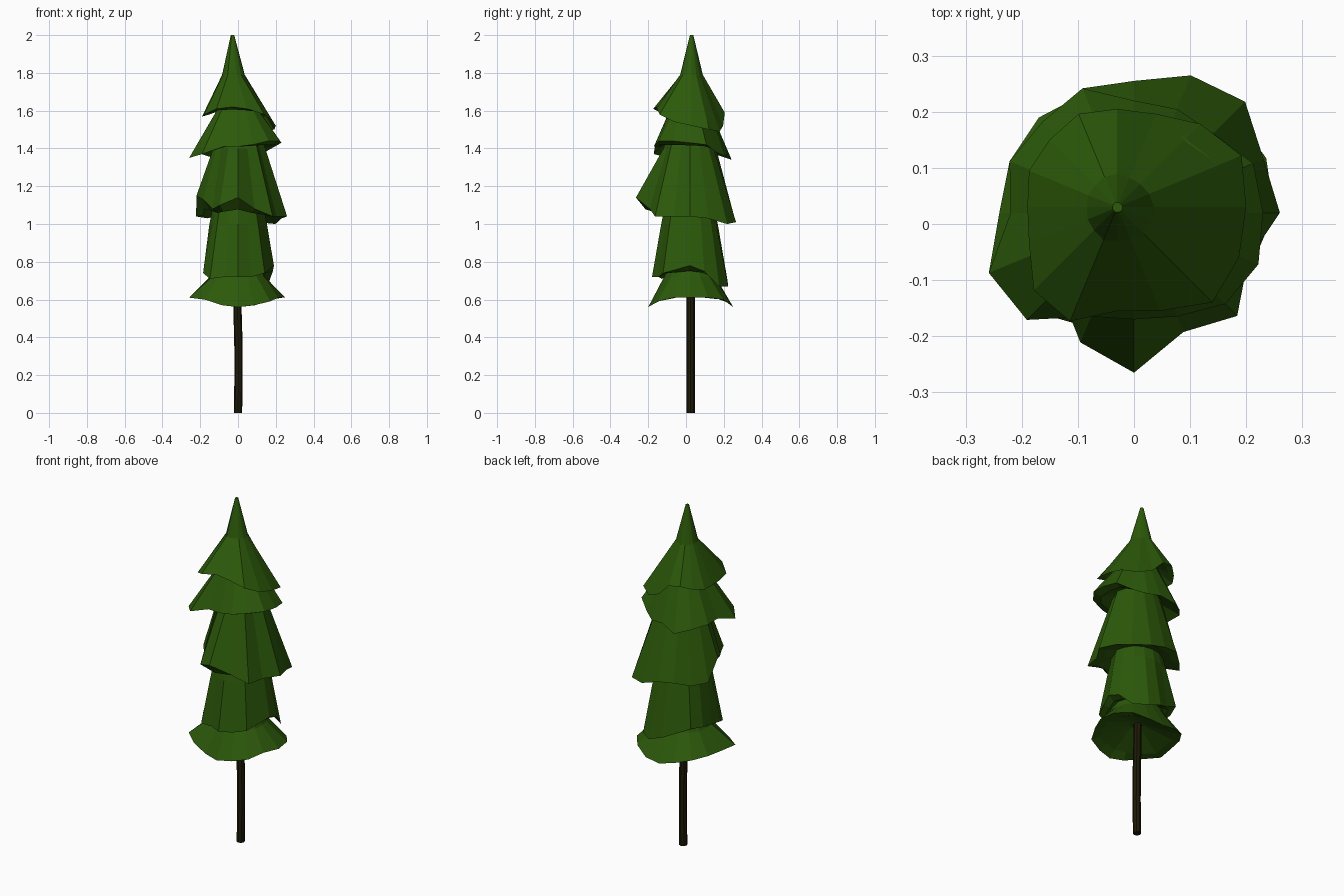
import bpy, bmesh, math, random
from mathutils import Vector

random.seed(4)

cube = bpy.data.objects.get("Cube")
if cube:
    bpy.data.objects.remove(cube, do_unlink=True)


def make_material(name, color):
    mat = bpy.data.materials.new(name)
    mat.use_nodes = True
    mat.diffuse_color = color
    bsdf = mat.node_tree.nodes["Principled BSDF"]
    bsdf.inputs["Base Color"].default_value = color
    bsdf.inputs["Roughness"].default_value = 0.9
    return mat


needle_green = make_material("needle_green", (0.025, 0.1, 0.003, 1))
bark_brown = make_material("bark_brown", (0.013, 0.01, 0.002, 1))


def loft(name, rings, mat):
    """Join rings of points into a closed, flat shaded skin."""
    bm = bmesh.new()
    loops = [[bm.verts.new(p) for p in points] for points in rings]
    count = len(loops[0])
    for a, b in zip(loops, loops[1:]):
        for i in range(count):
            j = (i + 1) % count
            bm.faces.new((a[i], a[j], b[j], b[i]))
    bm.faces.new(loops[0])
    bm.faces.new(loops[-1])
    bmesh.ops.recalc_face_normals(bm, faces=bm.faces)
    mesh = bpy.data.meshes.new(name)
    bm.to_mesh(mesh)
    bm.free()
    mesh.materials.append(mat)
    obj = bpy.data.objects.new(name, mesh)
    bpy.context.collection.objects.link(obj)
    return obj


def ring(center, radii, heights):
    """Points around a vertical axis, counter-clockwise from +x."""
    points = []
    for i, (radius, height) in enumerate(zip(radii, heights)):
        a = math.tau * i / len(radii)
        points.append(Vector((center[0] + radius * math.cos(a),
                              center[1] + radius * math.sin(a), height)))
    return points


def tier(name, center, upper, base, hem_r, hem_rise, lip):
    """Pleated skirt: upper rings, wavy hem, folded lip, hollow underside.

    Hem radii and rises above the base are given in hundredths."""
    radii = [r / 100 for r in hem_r]
    heights = [base + h / 100 for h in hem_rise]
    count = len(radii)
    mean = sum(radii) / count
    pleat = [1 + 0.35 * (r / mean - 1) + random.uniform(-0.05, 0.05) for r in radii]
    rings = [ring(center, [r * p for p in pleat], [z] * count) for r, z in upper]
    rings.append(ring(center, radii, heights))
    rings.append(ring(center, [r * 0.82 for r in radii],
                      [lip * 0.7 + z * 0.3 for z in heights]))
    rings.append(ring(center, [0.04] * count, [lip + 0.06] * count))
    return loft(name, rings, needle_green)


# Branch tiers from the ground up
tier("bottom_branches", (0, 0.02), [(0.09, 0.84), (0.145, 0.72)], 0.56,
     (25, 25.5, 25, 24, 23, 23, 24, 24, 24, 28, 25, 22, 22, 22, 24, 23),
     (5, 5, 4, 1, 0, 2, 4, 5, 5, 5, 4, 1, 0, 1, 3, 5), 0.61)
tier("lower_branches", (0, 0.02), [(0.11, 1.2), (0.15, 1.0)], 0.66,
     (19, 20, 22, 22, 20, 18, 21, 19, 18, 20, 21, 18, 20, 18, 20, 18),
     (12, 9, 1, 1, 4, 7, 11, 10, 9, 8, 5, 6, 6, 6, 8, 10), 0.74)
tier("middle_branches", (0, 0.02), [(0.1, 1.52), (0.135, 1.4)], 1.0,
     (26, 25, 28, 26.5, 23.5, 24, 23, 24, 22, 20, 19, 25, 28.5, 23, 26, 22),
     (4, 3, 0, 1, 4, 5, 3, 4, 15, 13, 8, 10, 14, 8, 4, 4), 1.05)
tier("upper_branches", (0, 0.02), [(0.06, 1.74), (0.115, 1.6)], 1.34,
     (23, 23, 20, 20, 20, 24, 23, 24, 22, 28, 27, 20, 19, 20, 23, 24),
     (9, 8, 4, 2, 3, 0, 2, 4, 4, 1, 3, 7, 7, 8, 10, 10), 1.41)
tier("top_branches", (-0.03, 0.03), [(0.009, 2), (0.06, 1.79)], 1.49,
     (23, 24, 21, 18, 17.5, 18, 17, 17, 16, 17, 21, 22, 18.5, 20, 24, 23.5),
     (3, 1, 0, 3, 10, 11, 9, 8, 8, 8, 9, 12, 13, 12, 9, 5), 1.6)

# Slightly bent trunk
path = [(0, 0), (0.003, 0.2), (0.002, 0.38), (-0.003, 0.55), (-0.005, 0.75)]
loft("trunk", [ring((x, 0.025), [0.022] * 8, [z] * 8) for x, z in path], bark_brown)
